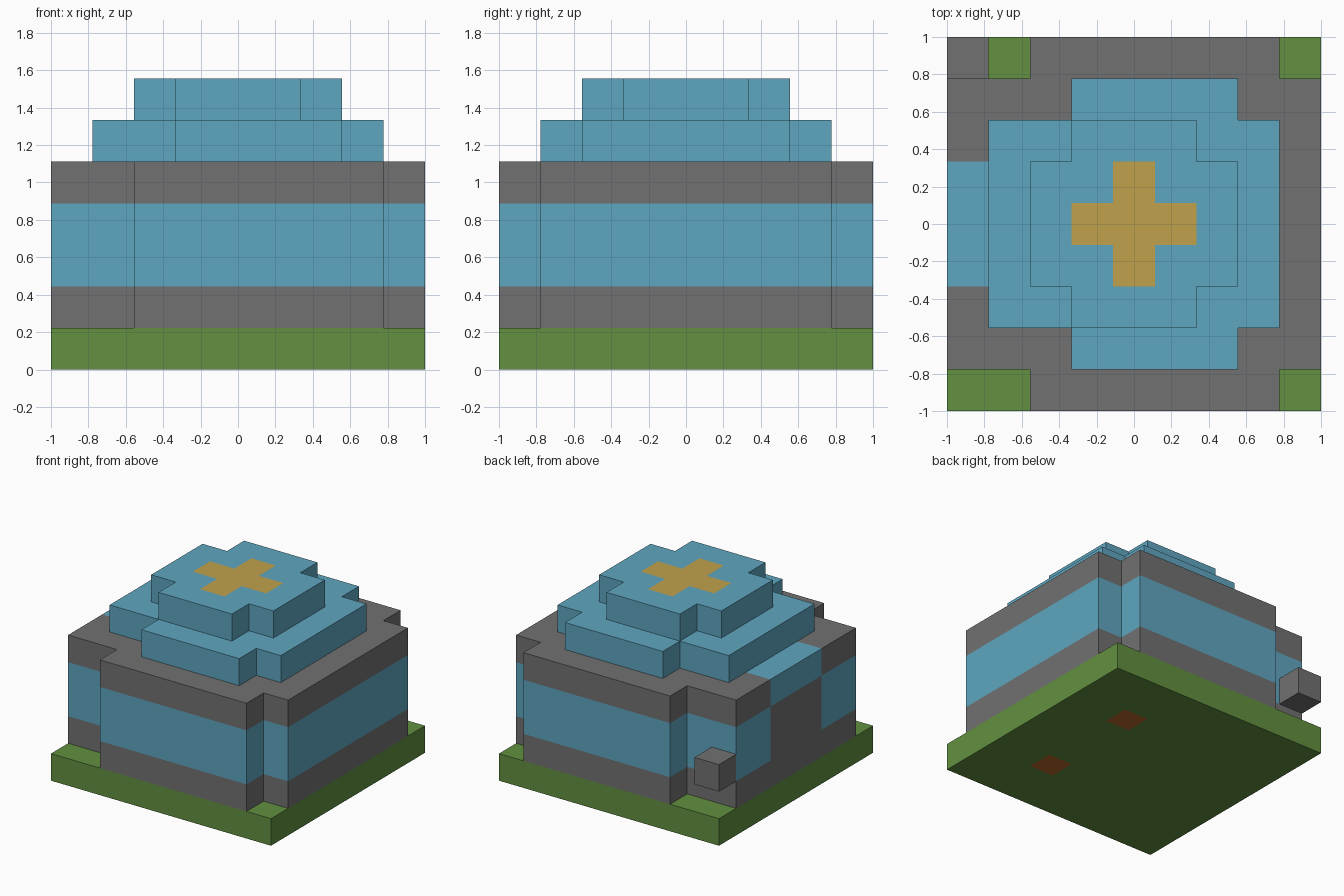
import bpy
import bmesh
from mathutils import Vector

cube = bpy.data.objects.get("Cube")
if cube:
    bpy.data.objects.remove(cube, do_unlink=True)

N = 9            # blocks along each side
U = 2 / N        # block size


def material(name, rgb):
    m = bpy.data.materials.new(name)
    m.use_nodes = True
    m.diffuse_color = (*rgb, 1)
    m.node_tree.nodes["Principled BSDF"].inputs["Base Color"].default_value = (*rgb, 1)
    return m


GREEN, GREY, BLUE, GOLD, BROWN = range(5)
materials = [
    material("grass_green", (0.122, 0.279, 0.051)),
    material("stone_grey", (0.165, 0.165, 0.165)),
    material("glazed_blue", (0.114, 0.381, 0.527)),
    material("gold", (0.527, 0.361, 0.072)),
    material("brown", (0.485, 0.141, 0.021)),
]


def notched(inset, left_notch, notch=1):
    """Square footprint with its four corners stepped in."""
    lo, hi = inset, N - inset
    return {(x, y) for x in range(lo, hi) for y in range(lo, hi)
            if lo + left_notch <= x < hi - notch or lo + notch <= y < hi - notch}


def block_part(name, footprint, z0, z1, paint):
    """Join blocks into one shell; paint(x, y, z, normal) picks each face's colour."""
    bm = bmesh.new()
    cells = {(x, y, z) for x, y in footprint for z in range(z0, z1)}
    verts = {}

    def corner(p):
        key = tuple(round(2 * c) for c in p)
        if key not in verts:
            verts[key] = bm.verts.new((p.x * U - 1, p.y * U - 1, p.z * U))
        return verts[key]

    for cell in sorted(cells):
        centre = Vector(cell) + Vector((0.5, 0.5, 0.5))
        for axis in range(3):
            for sign in (-1, 1):
                n = Vector((0, 0, 0))
                n[axis] = sign
                if tuple(int(a + b) for a, b in zip(cell, n)) in cells:
                    continue
                a = Vector((0, 0, 0))
                a[(axis + 1) % 3] = 0.5
                b = n.cross(a)
                mid = centre + n / 2
                face = bm.faces.new([corner(mid + s * a + t * b)
                                     for s, t in ((-1, -1), (1, -1), (1, 1), (-1, 1))])
                face.material_index = paint(*cell, n)
    mesh = bpy.data.meshes.new(name)
    bm.to_mesh(mesh)
    bm.free()
    for m in materials:
        mesh.materials.append(m)
    obj = bpy.data.objects.new(name, mesh)
    bpy.context.collection.objects.link(obj)
    return obj


# Ground slab, with two brown blocks showing underneath
def paint_ground(x, y, z, n):
    return BROWN if n.z < 0 and x == 6 and y in (2, 6) else GREEN


# Banded walls, with a grey doorway and blue lintel on the -x side
def paint_walls(x, y, z, n):
    if x == 0 and 3 <= y <= 5:
        return BLUE if z == 4 else GREY
    return BLUE if z in (2, 3) else GREY


# Upper roof, with a gold cross set into the top
cross = notched(3, 1)


def paint_roof(x, y, z, n):
    return GOLD if n.z > 0 and (x, y) in cross else BLUE


slab = {(x, y) for x in range(N) for y in range(N)}
block_part("ground_slab", slab, 0, 1, paint_ground)
block_part("walls", notched(0, 2), 1, 5, paint_walls)
block_part("lower_roof", notched(1, 2), 5, 6, lambda x, y, z, n: BLUE)
block_part("upper_roof", notched(2, 1), 6, 7, paint_roof)
# Single block fixed to the wall beside the doorway
block_part("wall_block", {(0, N - 1)}, 2, 3, lambda x, y, z, n: GREY)
